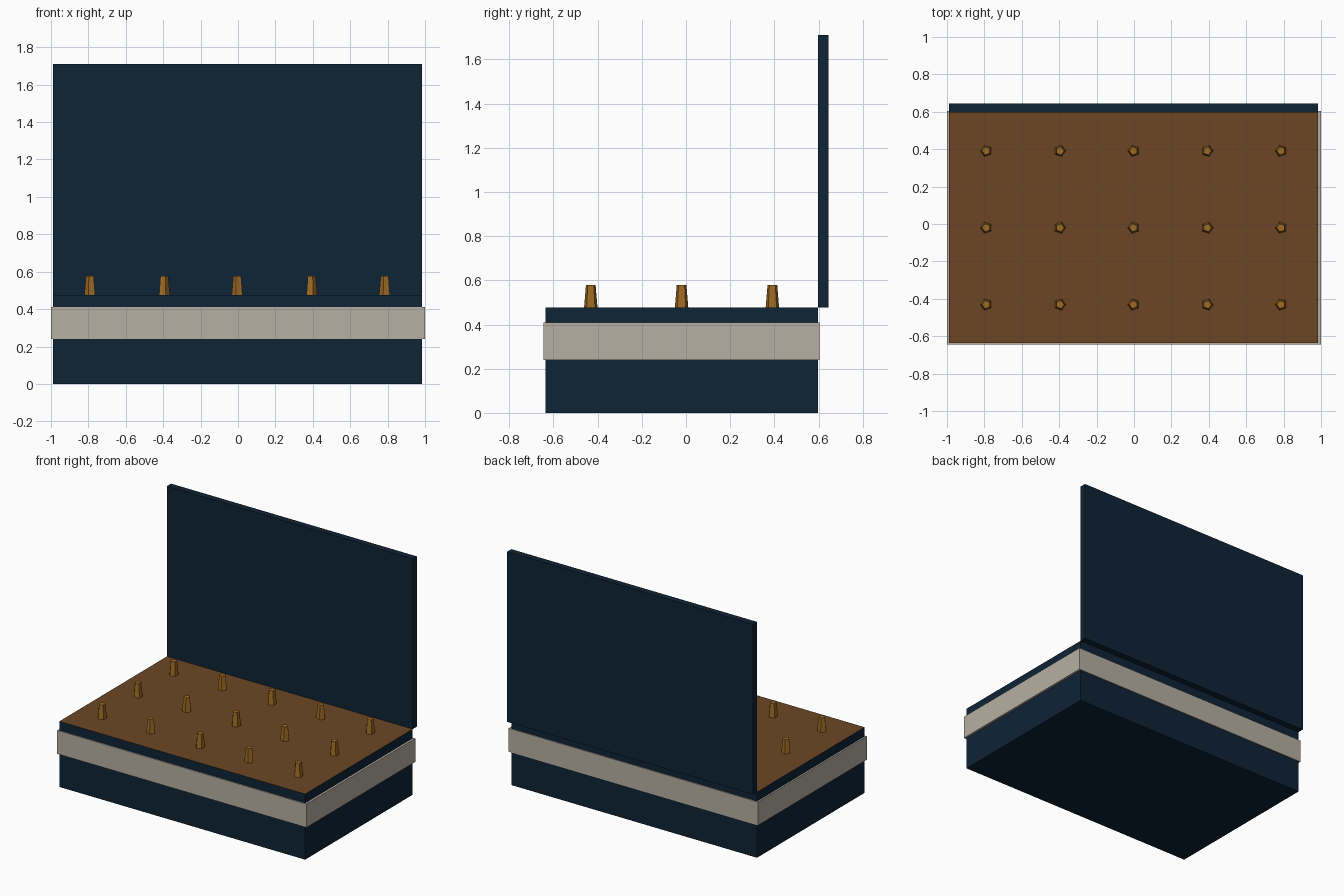
import bpy, bmesh, math

if "Cube" in bpy.data.objects:
    bpy.data.objects.remove(bpy.data.objects["Cube"])


def material(name, rgb):
    m = bpy.data.materials.new(name)
    m.diffuse_color = (*rgb, 1)
    m.use_nodes = True
    m.node_tree.nodes["Principled BSDF"].inputs["Base Color"].default_value = m.diffuse_color
    return m


navy = material("dark navy", (0.0045, 0.017, 0.037))
beige = material("warm beige", (0.47, 0.43, 0.36))
brown = material("soil brown", (0.15, 0.062, 0.017))
ochre = material("ochre", (0.34, 0.145, 0.017))


def box(name, lo, hi, mat, top_mat=None):
    bm = bmesh.new()
    bmesh.ops.create_cube(bm, size=1)
    for v in bm.verts:
        v.co = [lo[i] if v.co[i] < 0 else hi[i] for i in range(3)]
    me = bpy.data.meshes.new(name)
    me.materials.append(mat)
    if top_mat:
        me.materials.append(top_mat)
        bm.normal_update()
        for f in bm.faces:
            f.material_index = int(f.normal.z > 0.9)
    bm.to_mesh(me)
    bm.free()
    ob = bpy.data.objects.new(name, me)
    bpy.context.collection.objects.link(ob)
    return ob


CX, CY, TOP = -0.002, -0.02, 0.476

# Tray body with brown top, band around it and upright lid at the back
box("tray_body", (-0.988, -0.636, 0), (0.984, 0.597, TOP), navy, brown)
box("tray_band", (-1.0, -0.644, 0.24), (1.0, 0.604, 0.41), beige)
box("upright_lid", (-0.988, 0.597, TOP), (0.984, 0.644, 1.711), navy)

# Five-sided tapered pegs in a 5 x 3 grid
for col in range(-2, 3):
    for row in range(-1, 2):
        bpy.ops.mesh.primitive_cone_add(
            vertices=5, radius1=0.032, radius2=0.023, depth=0.102,
            location=(CX + col * 0.394, CY + row * 0.411, TOP + 0.051),
            rotation=(0, 0, math.radians(90 if col % 2 == 0 else -90)))
        peg = bpy.context.object
        peg.name = "peg"
        peg.data.materials.append(ochre)
